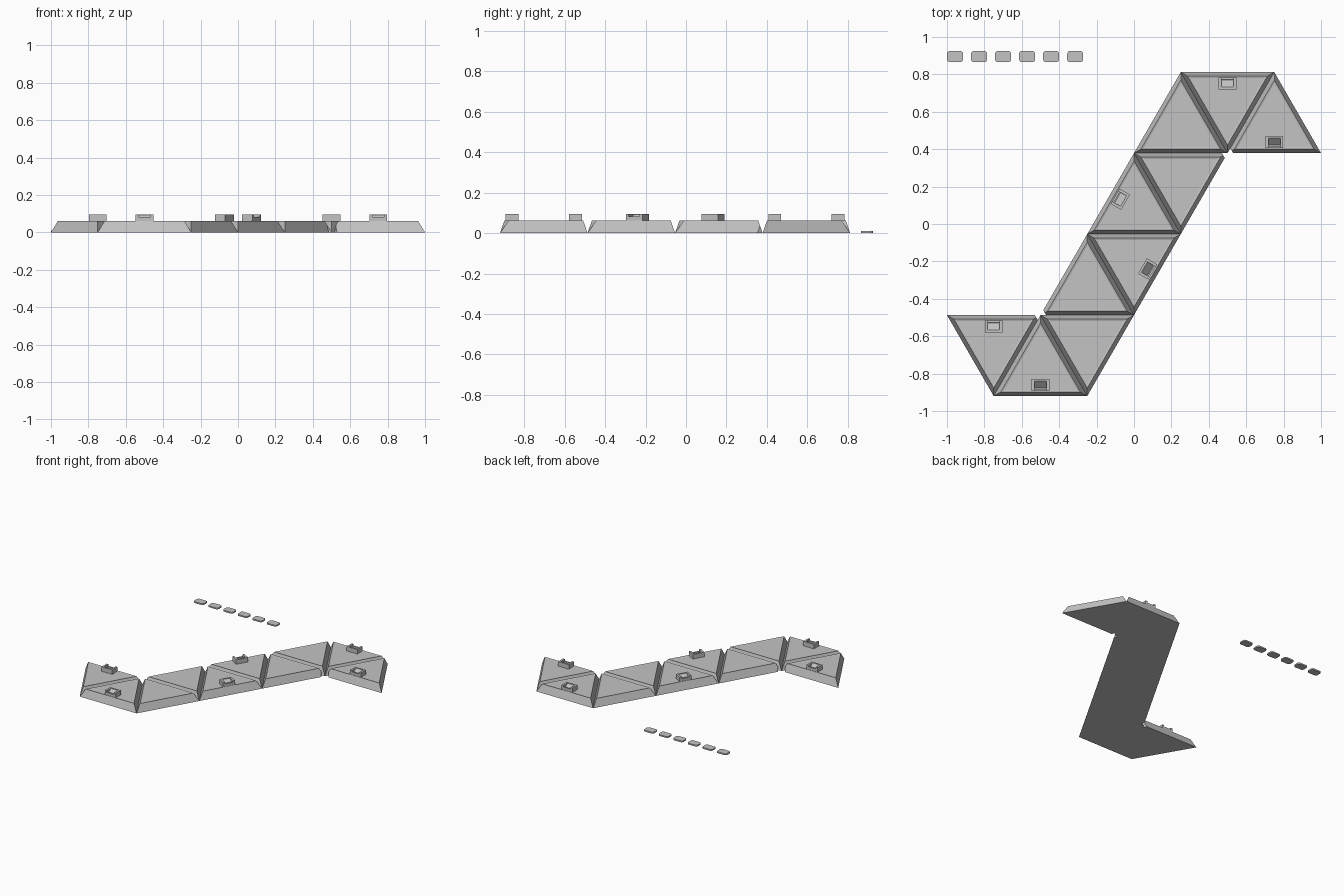
import bpy, bmesh, math
from mathutils import Vector, Matrix

cube = bpy.data.objects.get("Cube")
if cube:
    bpy.data.objects.remove(cube)

grey = bpy.data.materials.new("plain_grey")
grey.use_nodes = True
colour = (0.55, 0.55, 0.55, 1)
grey.diffuse_color = colour
grey.node_tree.nodes["Principled BSDF"].inputs["Base Color"].default_value = colour

SIDE, ROW, BASE_Y = 0.5, 0.433, -0.92
THICK, SLOPE = 0.062, 0.0216


def finish(name, bm, matrix=Matrix()):
    bmesh.ops.recalc_face_normals(bm, faces=bm.faces)
    mesh = bpy.data.meshes.new(name)
    bm.to_mesh(mesh)
    bm.free()
    mesh.materials.append(grey)
    obj = bpy.data.objects.new(name, mesh)
    obj.matrix_world = matrix
    bpy.context.collection.objects.link(obj)
    return obj


def prism(bm, lower, upper):
    """Solid between two matching loops of points."""
    a = [bm.verts.new(p) for p in lower]
    b = [bm.verts.new(p) for p in upper]
    n = len(a)
    bm.faces.new(a[::-1])
    top = bm.faces.new(b)
    for i in range(n):
        bm.faces.new((a[i], a[(i + 1) % n], b[(i + 1) % n], b[i]))
    return top


def extrude_x(bm, profile, x0, x1):
    """Extrude a (y, z) profile along x."""
    prism(bm, [(x0, y, z) for y, z in profile], [(x1, y, z) for y, z in profile])


def box(bm, x0, x1, y0, y1, z0, z1):
    extrude_x(bm, [(y0, z0), (y1, z0), (y1, z1), (y0, z1)], x0, x1)


# Triangular panels with sloped edges and a shallow recessed face
def corners(row, x, up):
    y0 = BASE_Y + row * ROW
    y1 = y0 + ROW
    base, tip = (y0, y1) if up else (y1, y0)
    pts = [Vector((x, base, 0)), Vector((x + SIDE, base, 0)), Vector((x + SIDE / 2, tip, 0))]
    return pts if up else pts[::-1]


def panel(number, row, x, up, relief):
    pts = corners(row, x, up)
    centre = sum(pts, Vector()) / 3
    inradius = ROW / 3
    shrink = (inradius - SLOPE) / inradius
    bm = bmesh.new()
    top_pts = [centre + (p - centre) * shrink + Vector((0, 0, THICK)) for p in pts]
    top = prism(bm, pts, top_pts)
    bmesh.ops.recalc_face_normals(bm, faces=bm.faces)
    bmesh.ops.inset_region(bm, faces=[top], thickness=0.018, depth=-0.003)
    # Relief cut where a free corner meets its neighbours
    if relief:
        corner = min(pts, key=lambda p: p.x) if relief == "left" else max(pts, key=lambda p: p.x)
        out = (corner - centre).normalized()
        cut = bmesh.ops.bisect_plane(bm, geom=bm.verts[:] + bm.edges[:] + bm.faces[:],
                                     plane_co=corner - out * 0.026, plane_no=out,
                                     clear_outer=True)
        rim = [e for e in cut["geom_cut"] if isinstance(e, bmesh.types.BMEdge)]
        bmesh.ops.holes_fill(bm, edges=rim, sides=0)
    finish(f"panel_{number}", bm)
    return centre


panels = [
    (0, -1.0, False, "right"), (0, -0.75, True, None), (0, -0.5, False, None),
    (1, -0.5, True, "left"), (1, -0.25, False, None),
    (2, -0.25, True, None), (2, 0.0, False, "right"),
    (3, 0.0, True, None), (3, 0.25, False, None), (3, 0.5, True, "left"),
]
centres = [panel(i + 1, *spec) for i, spec in enumerate(panels)]


# Raised clip sockets with a ramped slot, facing a free panel edge
def socket(number, centre, outward_degrees):
    bm = bmesh.new()
    low, high = 0.055, 0.095
    front, back, slot_front, slot_back = 0.028, 0.092, 0.039, 0.08
    half, inner = 0.047, 0.032
    box(bm, -half, -inner, front, back, low, high)
    box(bm, inner, half, front, back, low, high)
    box(bm, -inner, inner, slot_back, back, low, high)
    box(bm, -inner, inner, front, slot_front, low, high - 0.013)
    extrude_x(bm, [(slot_front, low), (slot_back, low), (slot_back, high - 0.002)], -inner, inner)
    angle = math.radians(outward_degrees)
    edge = centre + Vector((math.cos(angle), math.sin(angle), 0)) * ROW / 3
    finish(f"clip_socket_{number}", bm,
           Matrix.Translation(edge) @ Matrix.Rotation(angle + math.pi / 2, 4, "Z"))


sockets = [(0, 90), (1, 270), (4, 330), (5, 150), (8, 90), (9, 270)]
for i, (index, direction) in enumerate(sockets):
    socket(i + 1, centres[index], direction)

# Row of loose rounded clip pieces
for i in range(6):
    bm = bmesh.new()
    outline = []
    radius = 0.016
    for k, (sx, sy) in enumerate([(1, 1), (-1, 1), (-1, -1), (1, -1)]):
        for step in range(5):
            a = math.radians(90 * k + 22.5 * step)
            outline.append(Vector((sx * (0.043 - radius) + radius * math.cos(a),
                                   sy * (0.03 - radius) + radius * math.sin(a), 0)))
    prism(bm, outline, [p + Vector((0, 0, 0.011)) for p in outline])
    finish(f"loose_clip_{i + 1}", bm, Matrix.Translation((-0.957 + 0.1285 * i, 0.895, 0)))
